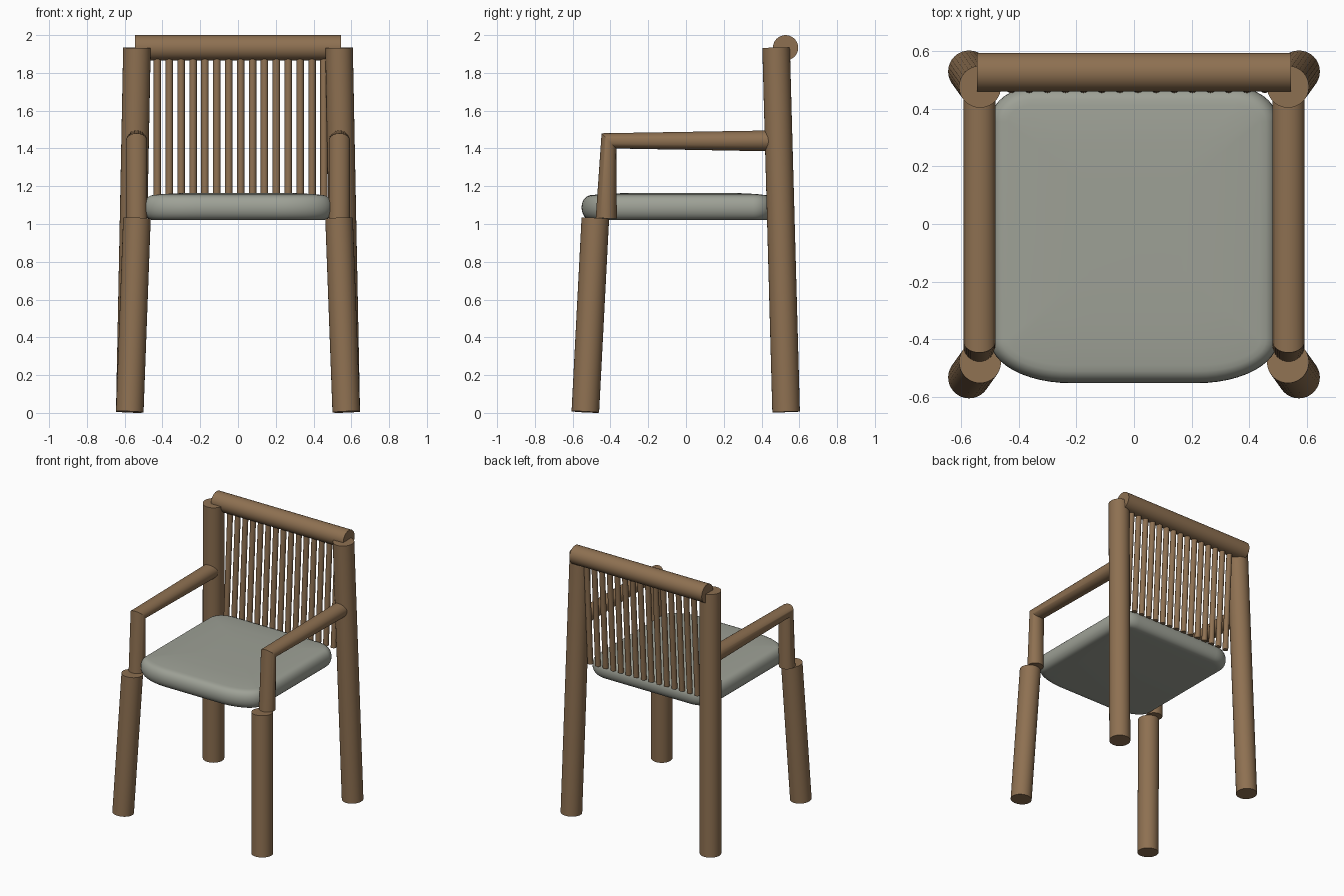
import bpy, bmesh, math
from mathutils import Vector

cube = bpy.data.objects.get("Cube")
if cube:
    bpy.data.objects.remove(cube, do_unlink=True)


def material(name, rgb):
    mat = bpy.data.materials.new(name)
    mat.use_nodes = True
    mat.diffuse_color = (*rgb, 1)
    mat.node_tree.nodes["Principled BSDF"].inputs["Base Color"].default_value = (*rgb, 1)
    return mat


wood = material("brown wood", (0.27, 0.163, 0.083))
fabric = material("grey green fabric", (0.34, 0.355, 0.305))


def loft(name, rings, mat):
    """Skin a list of closed rings and cap both ends."""
    bm = bmesh.new()
    rows = [[bm.verts.new(p) for p in ring] for ring in rings]
    n = len(rows[0])
    for a, b in zip(rows, rows[1:]):
        for i in range(n):
            j = (i + 1) % n
            bm.faces.new((a[i], a[j], b[j], b[i]))
    bm.faces.new(rows[0][::-1])
    bm.faces.new(rows[-1])
    bmesh.ops.recalc_face_normals(bm, faces=bm.faces)
    mesh = bpy.data.meshes.new(name)
    bm.to_mesh(mesh)
    bm.free()
    mesh.materials.append(mat)
    obj = bpy.data.objects.new(name, mesh)
    bpy.context.collection.objects.link(obj)
    bpy.ops.object.select_all(action="DESELECT")
    obj.select_set(True)
    bpy.context.view_layer.objects.active = obj
    bpy.ops.object.shade_smooth_by_angle(angle=math.radians(35))
    return obj


def tube(name, points, radius, sides=32):
    """Round bar along a path, with the rings tilted halfway at each bend."""
    pts = [Vector(p) for p in points]
    dirs = [(b - a).normalized() for a, b in zip(pts, pts[1:])]
    rings = []
    for k, p in enumerate(pts):
        t = (dirs[max(k - 1, 0)] + dirs[min(k, len(dirs) - 1)]).normalized()
        ref = Vector((0, 0, 1)) if abs(t.x) > 0.9 else Vector((1, 0, 0))
        u = (ref - t * ref.dot(t)).normalized()
        v = t.cross(u)
        angles = [math.tau * i / sides for i in range(sides)]
        rings.append([p + radius * (u * math.cos(a) + v * math.sin(a)) for a in angles])
    return loft(name, rings, wood)


# Legs and armrests, one set per side
for side, s in (("left", 1), ("right", -1)):
    tube(side + "_front_leg", [(s * 0.573, -0.533, 0.005), (s * 0.535, -0.48, 1.03)], 0.073)
    tube(side + "_back_leg", [(s * 0.573, 0.53, 0.005), (s * 0.535, 0.477, 1.933)], 0.073)
    tube(side + "_armrest",
         [(s * 0.537, -0.422, 1.03), (s * 0.537, -0.408, 1.44), (s * 0.537, 0.49, 1.44)], 0.056)

# Top rail
tube("top_rail", [(-0.545, 0.527, 1.933), (0.545, 0.527, 1.933)], 0.067)

# Back slats
for i in range(15):
    x = -0.427 + 0.063 * i
    tube(f"back_slat_{i + 1}", [(x, 0.475, 1.125), (x, 0.52, 1.91)], 0.02, 16)


def seat_ring(inset, z, scale=1, steps=12):
    """Rounded outline of the seat: broad curves in front, tighter ones behind."""
    half, front, back = 0.5, -0.553, 0.475
    corners = [(1, back, 0.15, 0.12, 0), (-1, back, 0.15, 0.12, 1),
               (-1, front, 0.28, 0.15, 2), (1, front, 0.28, 0.15, 3)]
    ring = []
    for sx, edge, rx, ry, quarter in corners:
        sy = 1 if edge > 0 else -1
        cx, cy = sx * (half - rx), edge - sy * ry
        for i in range(steps + 1):
            a = (quarter + i / steps) * math.pi / 2
            x = cx + (rx - inset) * math.cos(a)
            y = cy + (ry - inset) * math.sin(a)
            ring.append((x * scale, y * scale, z))
    return ring


# Seat cushion: rounded edge, then a slightly crowned top
rim, mid = 0.062, 1.087
rings = []
for i in range(13):
    a = -math.pi / 2 + math.pi * i / 12
    bulge = max(math.cos(a), 0) ** 0.8
    rings.append(seat_ring(rim * (1 - bulge), mid + 0.067 * math.sin(a)))
for scale, z in ((0.9, 1.159), (0.7, 1.163), (0.4, 1.165)):
    rings.append(seat_ring(rim, z, scale))
loft("seat_cushion", rings, fabric)
